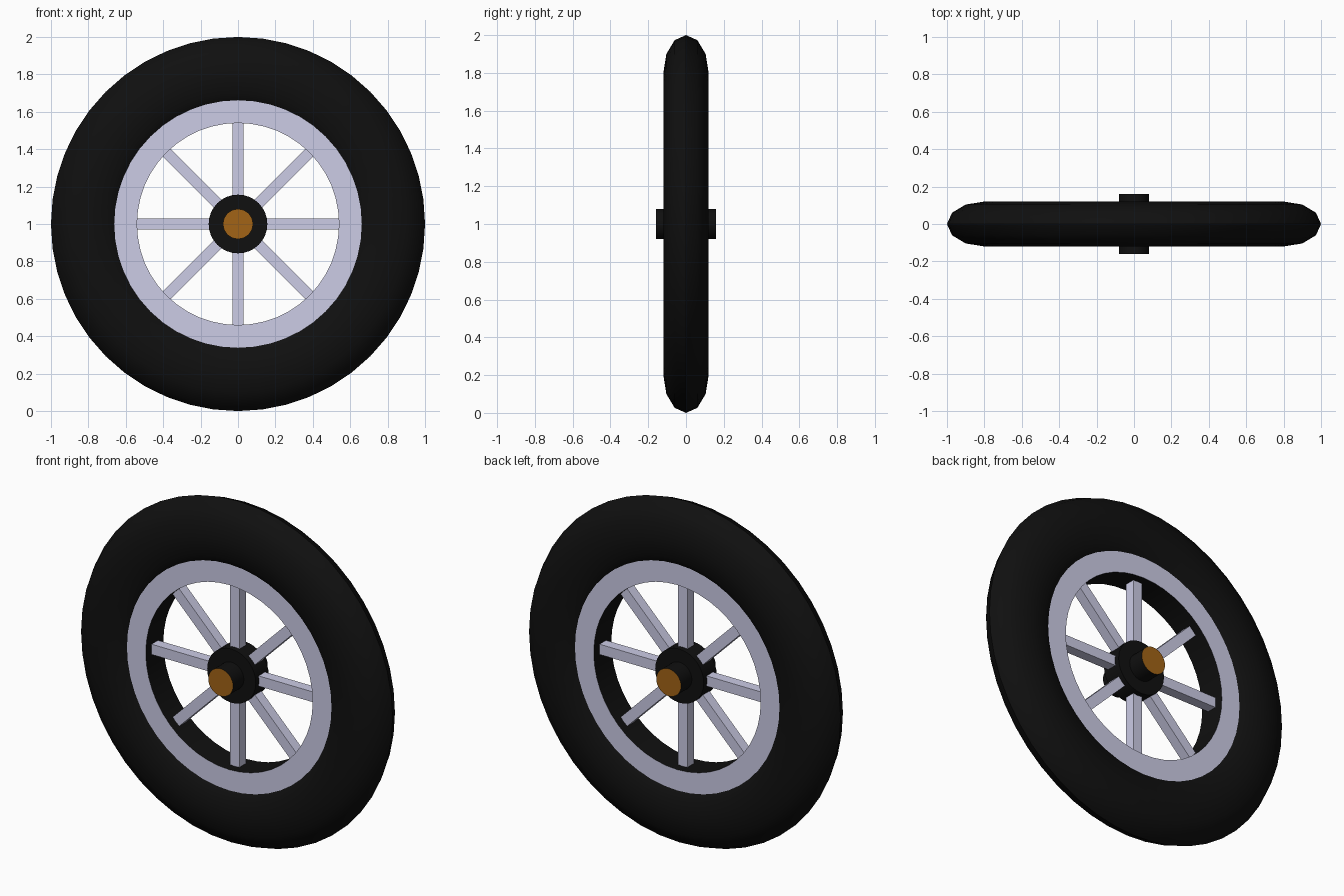
import bpy, bmesh, math
from mathutils import Matrix, Vector

if "Cube" in bpy.data.objects:
    bpy.data.objects.remove(bpy.data.objects["Cube"])


def material(name, color):
    m = bpy.data.materials.new(name)
    m.diffuse_color = (*color, 1)
    m.use_nodes = True
    m.node_tree.nodes["Principled BSDF"].inputs["Base Color"].default_value = m.diffuse_color
    return m


BLACK = material("rubber_black", (0.005, 0.005, 0.005))
SILVER = material("pale_lavender_metal", (0.604, 0.604, 0.787))
BRONZE = material("bronze_cap", (0.36, 0.127, 0.008))
CENTRE = Vector((0, 0, 1))


def lathe(name, profile, segments, mats, rule=None, closed=True):
    """Spin (radius, y) points around the wheel axis; rule picks the material slot."""
    bm = bmesh.new()
    rings = []
    for i in range(segments):
        a = 2 * math.pi * i / segments
        rings.append([bm.verts.new((r * math.cos(a), y, 1 + r * math.sin(a))) for r, y in profile])
    n = len(profile)
    for i in range(segments):
        p, q = rings[i], rings[(i + 1) % segments]
        for j in range(n if closed else n - 1):
            k = (j + 1) % n
            bm.faces.new((p[j], p[k], q[k], q[j]))
    if not closed:
        bm.faces.new([ring[0] for ring in rings])
        bm.faces.new([ring[-1] for ring in rings])
    bmesh.ops.recalc_face_normals(bm, faces=bm.faces)
    for f in bm.faces:
        f.material_index = rule(f) if rule else 0
    return finish(name, bm, mats)


def finish(name, bm, mats):
    me = bpy.data.meshes.new(name)
    bm.to_mesh(me)
    bm.free()
    for m in mats:
        me.materials.append(m)
    ob = bpy.data.objects.new(name, me)
    bpy.context.collection.objects.link(ob)
    bpy.ops.object.select_all(action='DESELECT')
    ob.select_set(True)
    bpy.context.view_layer.objects.active = ob
    bpy.ops.object.shade_smooth_by_angle(angle=math.radians(35))
    return ob


def flat_side(f):
    return 1 if abs(f.normal.y) > 0.9 else 0


# Tyre: flattened twelve-sided ring section
section = [(0.8 + 0.2 * math.cos(math.pi * k / 6), 0.12 * math.sin(math.pi * k / 6)) for k in range(12)]
lathe("tyre", section, 48, [BLACK])

# Rim: pale side faces, black inner wall
lathe("rim", [(0.54, -0.081), (0.668, -0.081), (0.668, 0.081), (0.54, 0.081)], 48,
      [BLACK, SILVER], flat_side)

# Hub and axle with bronze end caps
lathe("hub", [(0.157, -0.06), (0.157, 0.06)], 32, [BLACK], closed=False)
lathe("axle", [(0.08, -0.16), (0.08, 0.16)], 32, [BLACK, BRONZE], flat_side, closed=False)

# Eight square spokes
for i in range(8):
    bm = bmesh.new()
    bmesh.ops.create_cube(bm, size=1)
    bmesh.ops.scale(bm, vec=(0.43, 0.06, 0.06), verts=bm.verts)
    bmesh.ops.translate(bm, vec=(0.335, 0, 0), verts=bm.verts)
    bmesh.ops.transform(bm, matrix=Matrix.Translation(CENTRE) @ Matrix.Rotation(i * math.pi / 4, 4, 'Y'),
                        verts=bm.verts)
    finish(f"spoke_{i + 1}", bm, [SILVER])
